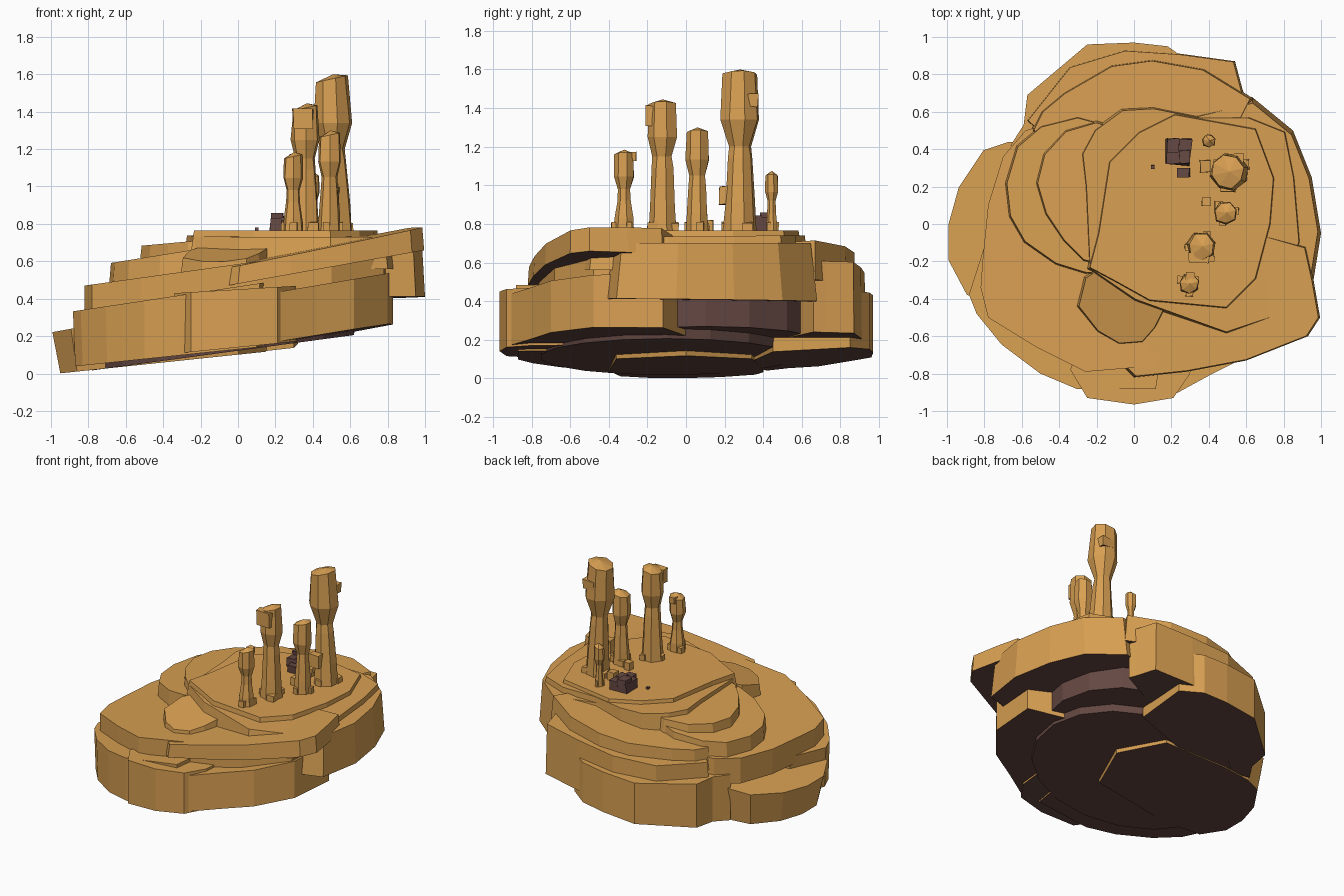
import bpy, bmesh, math, random
from mathutils import Vector

random.seed(4)


def material(name, color):
    m = bpy.data.materials.new(name)
    m.diffuse_color = color
    return m


TAN = material("sandstone", (0.69, 0.35, 0.085, 1))
BROWN = material("dark_rock", (0.13, 0.065, 0.055, 1))


def finish(bm, name, brown=False):
    bmesh.ops.recalc_face_normals(bm, faces=bm.faces)
    bm.normal_update()
    for f in bm.faces:
        f.material_index = int(brown or f.normal.z < -0.75)
    me = bpy.data.meshes.new(name)
    bm.to_mesh(me)
    bm.free()
    me.materials.append(TAN)
    me.materials.append(BROWN)
    ob = bpy.data.objects.new(name, me)
    bpy.context.collection.objects.link(ob)
    return ob


def slab(name, pts, top, bot, taper=1.0, brown=False):
    """Rock plate: outline in plan, tilted top and bottom planes (c, dx, dy); taper scales the top."""
    bm = bmesh.new()
    cx = sum(p[0] for p in pts) / len(pts)
    cy = sum(p[1] for p in pts) / len(pts)
    lo, hi = [], []
    for x, y in pts:
        u, v = cx + (x - cx) * taper, cy + (y - cy) * taper
        lo.append(bm.verts.new((x, y, bot[0] + bot[1] * x + bot[2] * y)))
        hi.append(bm.verts.new((u, v, top[0] + top[1] * u + top[2] * v)))
    bm.faces.new(hi)
    bm.faces.new(lo[::-1])
    for i in range(len(pts)):
        j = (i + 1) % len(pts)
        bm.faces.new((lo[i], lo[j], hi[j], hi[i]))
    return finish(bm, name, brown)


def oval(cx, cy, rx, ry, n=14):
    return [(cx + rx * math.cos(2 * math.pi * i / n), cy + ry * math.sin(2 * math.pi * i / n))
            for i in range(n)]


# Tilted underside and dark cores
slab("core", oval(-0.08, -0.1, 0.7, 0.66, 18), (0.33, 0.14, 0), (0.122, 0.135, 0), 1.04, True)
slab("inner_core", oval(0.14, 0.1, 0.57, 0.6, 16), (0.46, 0.05, 0), (0.17, 0.14, 0), 1, True)

# Lower ring of plates
slab("west_plate", [(-0.95, 0), (-0.95, -0.17), (-0.86, -0.34), (-0.6, -0.4), (0, -0.36),
                    (0.15, 0), (0, 0.34), (-0.45, 0.4), (-0.66, 0.4), (-0.78, 0.36), (-0.9, 0.18)],
     (0.40, 0.18, 0), (0.101, 0.105, 0), 1.105)
slab("southwest_plate", [(-0.87, -0.38), (-0.83, -0.48), (-0.7, -0.64), (-0.5, -0.79), (-0.31, -0.87),
                         (0.1, -0.87), (0.2, -0.2), (-0.4, 0.1), (-0.78, -0.1)],
     (0.465, 0.15, 0), (0.13, 0.105, 0), 1.03)
slab("south_plate", [(-0.34, -0.78), (-0.25, -0.93), (0, -0.965), (0.21, -0.93), (0.3, -0.8),
                     (0.35, -0.3), (-0.2, -0.3)], (0.45, 0.06, 0), (0.14, 0.1, 0))
slab("southeast_plate", [(0.2, -0.92), (0.42, -0.8), (0.62, -0.7), (0.8, -0.48), (0.83, -0.12),
                         (0.6, 0), (0.2, -0.2)], (0.40, 0.17, 0), (0.115, 0.175, -0.02))
slab("east_plate", [(0.76, -0.42), (0.95, -0.36), (1.0, -0.05), (0.95, 0.25), (0.85, 0.5),
                    (0.63, 0.68), (0.3, 0.6), (0.3, -0.3)], (0.7, 0, 0), (0.4, 0.01, -0.01), 0.94)
slab("northeast_plate", [(0.6, 0.66), (0.58, 0.72), (0.54, 0.87), (0.25, 0.91), (-0.05, 0.93),
                         (-0.35, 0.84), (-0.58, 0.55), (-0.3, 0.3), (0.35, 0.55)],
     (0.55, 0.1, 0), (0.18, 0.1, 0), 0.98)
slab("north_plate", [(-0.66, 0.42), (-0.59, 0.53), (-0.57, 0.69), (-0.25, 0.96), (0, 0.97), (0.18, 0.95),
                     (0.32, 0.85), (0.3, 0.45), (-0.3, 0.3)], (0.43, 0.08, 0), (0.085, 0.1, 0.05))

# Middle plates, rising to the right
slab("broad_plate", [(-0.81, -0.2), (-0.82, -0.34), (-0.78, -0.5), (-0.52, -0.66), (-0.26, -0.79),
                     (0.1, -0.76), (0.5, -0.68), (0.78, -0.48), (0.82, -0.1), (0.6, 0.3), (0.1, 0.6),
                     (-0.3, 0.58), (-0.58, 0.5), (-0.7, 0.36), (-0.78, 0.1)],
     (0.585, 0.14, 0), (0.37, 0.1, 0))
slab("overhang_plate", [(-0.09, -0.73), (0, -0.82), (0.28, -0.79), (0.6, -0.73), (0.93, -0.6), (0.995, -0.5),
                        (0.96, -0.3), (0.92, -0.12), (0.5, 0), (0.1, -0.35)],
     (0.6, 0.2, 0.03), (0.48, 0.18, 0), 0.98)
slab("north_shelf", [(-0.55, 0.5), (-0.5, 0.6), (-0.38, 0.7), (-0.12, 0.85), (0.1, 0.88), (0.38, 0.83),
                     (0.64, 0.67), (0.4, 0.2), (-0.3, 0.2)], (0.64, 0.12, 0), (0.46, 0.08, 0), 0.97)
slab("front_ledge", [(-0.27, -0.28), (-0.31, -0.44), (-0.2, -0.58), (-0.08, -0.65), (0.05, -0.64),
                     (0.12, -0.56), (0.3, -0.2), (0, -0.1)], (0.76, 0.12, 0.24), (0.5, 0, 0), 0.94)

# Upper terraces
slab("west_terrace", [(-0.69, 0.22), (-0.67, 0.04), (-0.59, -0.1), (-0.42, -0.22), (-0.26, -0.27),
                      (0.1, -0.3), (0.3, 0.2), (0, 0.5), (-0.3, 0.58), (-0.5, 0.53), (-0.63, 0.42)],
     (0.70, 0.16, 0), (0.46, 0, 0), 0.97)
slab("mid_terrace", [(-0.53, 0.22), (-0.48, 0.05), (-0.38, -0.1), (-0.27, -0.21), (0.1, -0.3), (0.3, 0.2),
                     (0, 0.5), (-0.2, 0.56), (-0.37, 0.51), (-0.49, 0.38)],
     (0.73, 0.09, 0), (0.55, 0, 0), 0.95)
slab("upper_terrace", [(-0.27, 0.2), (-0.25, -0.25), (0.0, -0.42), (0.5, -0.6), (0.8, -0.5), (0.9, -0.1),
                       (0.87, 0.25), (0.82, 0.5), (0.62, 0.58), (0.35, 0.58), (0.1, 0.63), (-0.07, 0.62),
                       (-0.22, 0.51), (-0.29, 0.38)], (0.735, 0, 0.01), (0.56, 0, 0), 0.97)
slab("summit", [(-0.2, -0.05), (-0.25, -0.24), (-0.1, -0.32), (0.08, -0.42), (0.5, -0.46), (0.66, -0.3),
                (0.74, 0), (0.76, 0.25), (0.66, 0.52), (0.22, 0.6), (0.02, 0.5), (-0.14, 0.34)],
     (0.765, 0, 0), (0.66, 0, 0), 0.97)


def rock(name, x, y, z, sx, sy, sz, brown=False):
    """Roughly cut block."""
    bm = bmesh.new()
    bmesh.ops.create_cube(bm, size=1)
    for v in bm.verts:
        j = [random.uniform(0.8, 1.05) for _ in range(3)]
        v.co = Vector((x + v.co.x * sx * j[0], y + v.co.y * sy * j[1], z + v.co.z * sz * j[2]))
    return finish(bm, name, brown)


def pillar(name, x, y, top, r, neck_r, base_r, neck, lean=0.0, n=7):
    """Wind-worn column: wide foot, thin neck, heavy head with a slanted cap."""
    bm = bmesh.new()
    z0, head = 0.74, neck + (top - neck) * 0.38
    prof = [(z0, base_r), (z0 + (neck - z0) * 0.4, base_r * 0.88), (neck - 0.04, neck_r * 1.08),
            (neck + 0.02, neck_r), (head, r), (top - 0.025, r * 0.9)]
    rings = []
    for k, (z, rad) in enumerate(prof):
        ring = []
        for i in range(n):
            a = 2 * math.pi * (i + 0.3) / n
            q = rad * random.uniform(0.93, 1.07)
            dz = 0.22 * q * math.cos(a) if k == len(prof) - 1 else 0
            ring.append(bm.verts.new((x + lean * (z - z0) + q * math.cos(a), y + q * math.sin(a), z + dz)))
        rings.append(ring)
    for a, b in zip(rings, rings[1:]):
        for i in range(n):
            bm.faces.new((a[i], a[(i + 1) % n], b[(i + 1) % n], b[i]))
    bm.faces.new(rings[0][::-1])
    peak = bm.verts.new((x + lean * (top - z0) + r * 0.1, y, top))
    for i in range(n):
        bm.faces.new((rings[-1][i], rings[-1][(i + 1) % n], peak))
    finish(bm, name)
    # loose rocks round the foot
    for i in range(3):
        a = i * 2.1 + x * 9
        s = base_r * random.uniform(0.5, 0.8)
        rock(f"{name}_foot_rock_{i}", x + base_r * 0.85 * math.cos(a), y + base_r * 0.85 * math.sin(a),
             0.77, s, s, 0.08)


pillar("pillar_tallest", 0.525, 0.28, 1.6, 0.1, 0.058, 0.09, 1.18, -0.03, 8)
pillar("pillar_tall", 0.36, -0.12, 1.445, 0.077, 0.052, 0.08, 1.13)
pillar("pillar_middle", 0.49, 0.06, 1.3, 0.065, 0.042, 0.062, 1.03)
pillar("pillar_short", 0.295, -0.32, 1.185, 0.056, 0.034, 0.056, 0.96)
pillar("pillar_small", 0.4, 0.445, 1.075, 0.037, 0.022, 0.032, 0.9)

# Blocks stuck on the pillars and lying between them
for i, c in enumerate([(0.54, 0.34, 1.44, 0.1, 0.07, 0.07), (0.35, -0.18, 1.36, 0.12, 0.06, 0.11),
                       (0.5, 0.2, 0.95, 0.09, 0.06, 0.1), (0.3, -0.28, 1.15, 0.05, 0.05, 0.05),
                       (0.38, 0.31, 0.78, 0.06, 0.07, 0.09), (0.385, 0.12, 0.79, 0.05, 0.05, 0.07)]):
    rock(f"block_{i}", *c)

# Dark rubble pile beside the pillars
for i, c in enumerate([(0.24, 0.385, 0.795, 0.14, 0.15, 0.08), (0.21, 0.42, 0.83, 0.07, 0.08, 0.06),
                       (0.265, 0.275, 0.79, 0.07, 0.05, 0.06), (0.27, 0.36, 0.82, 0.06, 0.07, 0.05),
                       (0.1, 0.305, 0.77, 0.02, 0.02, 0.02)]):
    rock(f"dark_rubble_{i}", *c, brown=True)
